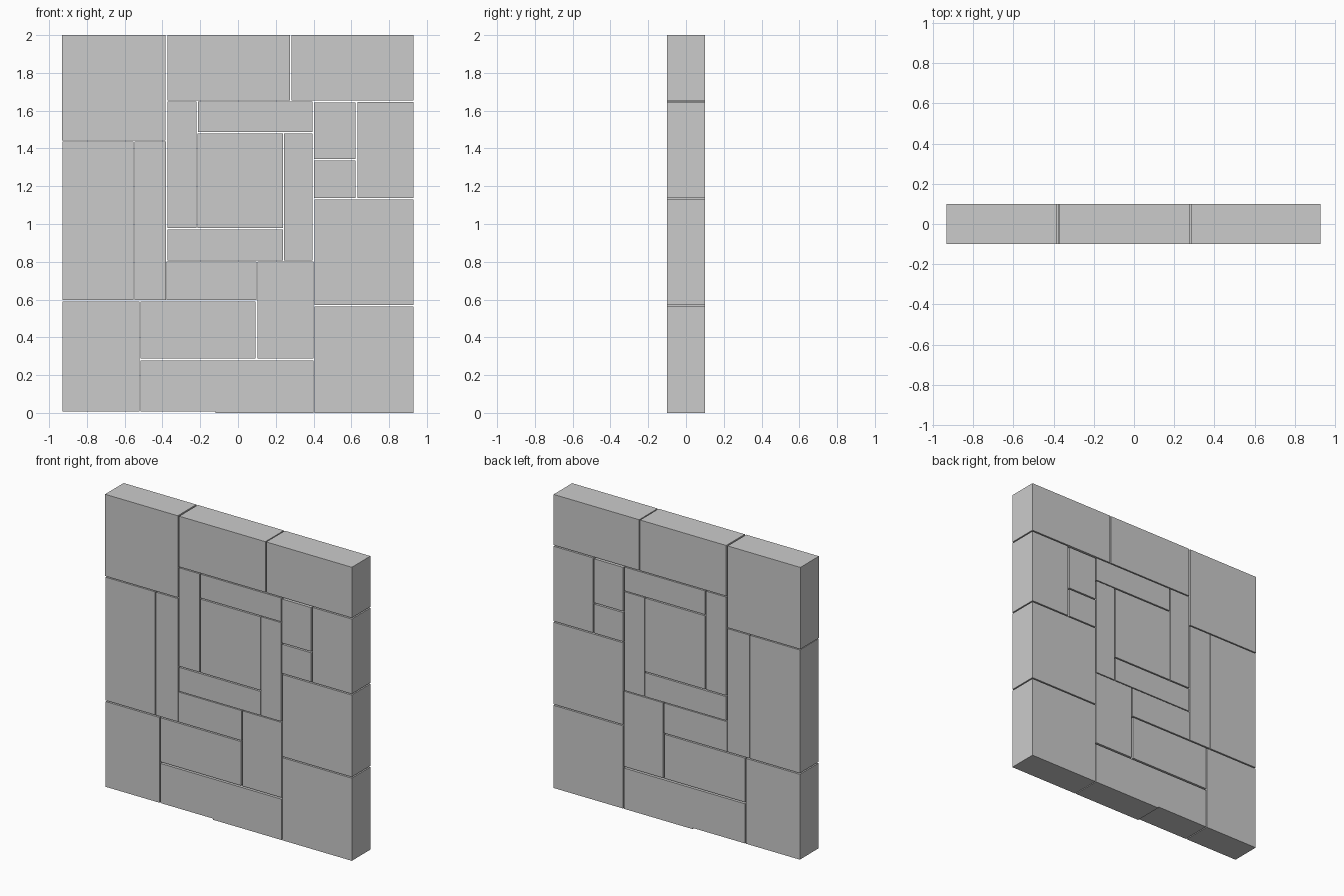
import bpy
import bmesh

if "Cube" in bpy.data.objects:
    bpy.data.objects.remove(bpy.data.objects["Cube"])

DEPTH = 0.2


def slab(name, x0, x1, z0, z1, step=None):
    """Extrude a rectangular front profile; step = (x, z) raises the left underside."""
    if step:
        sx, sz = step
        profile = [(x0, sz), (sx, sz), (sx, z0), (x1, z0), (x1, z1), (x0, z1)]
    else:
        profile = [(x0, z0), (x1, z0), (x1, z1), (x0, z1)]
    bm = bmesh.new()
    face = bm.faces.new([bm.verts.new((x, -DEPTH / 2, z)) for x, z in profile])
    extruded = bmesh.ops.extrude_face_region(bm, geom=[face])
    verts = [v for v in extruded["geom"] if isinstance(v, bmesh.types.BMVert)]
    bmesh.ops.translate(bm, verts=verts, vec=(0, DEPTH, 0))
    bmesh.ops.recalc_face_normals(bm, faces=bm.faces)
    mesh = bpy.data.meshes.new(name)
    bm.to_mesh(mesh)
    bm.free()
    obj = bpy.data.objects.new(name, mesh)
    bpy.context.collection.objects.link(obj)
    return obj


# Top row
slab("top_left_block", -0.932, -0.384, 1.443, 2.0)
slab("top_middle_block", -0.373, 0.276, 1.655, 2.0)
slab("top_right_block", 0.283, 0.928, 1.655, 2.0)

# Left column
slab("left_wide_block", -0.928, -0.554, 0.597, 1.436)
slab("left_narrow_block", -0.547, -0.382, 0.597, 1.436)
slab("bottom_left_block", -0.928, -0.522, 0.008, 0.589)

# Lower middle cluster
slab("lower_long_block", -0.515, 0.092, 0.289, 0.589)
slab("lower_short_block", -0.378, 0.097, 0.597, 0.801)
slab("lower_upright_block", 0.103, 0.399, 0.289, 0.801)
slab("bottom_strip", -0.515, 0.399, 0.0, 0.278, step=(-0.118, 0.008))

# Right column
slab("bottom_right_block", 0.405, 0.928, 0.0, 0.563)
slab("right_middle_block", 0.405, 0.928, 0.571, 1.129)
slab("right_upright_block", 0.632, 0.928, 1.137, 1.647)
slab("right_small_upper_block", 0.403, 0.622, 1.344, 1.643)
slab("right_small_lower_block", 0.403, 0.622, 1.137, 1.335)

# Central pinwheel
slab("pinwheel_left", -0.373, -0.22, 0.978, 1.648)
slab("pinwheel_top", -0.213, 0.395, 1.486, 1.648)
slab("pinwheel_right", 0.244, 0.395, 0.807, 1.48)
slab("pinwheel_bottom", -0.373, 0.238, 0.807, 0.97)
slab("pinwheel_centre", -0.214, 0.238, 0.978, 1.478)
